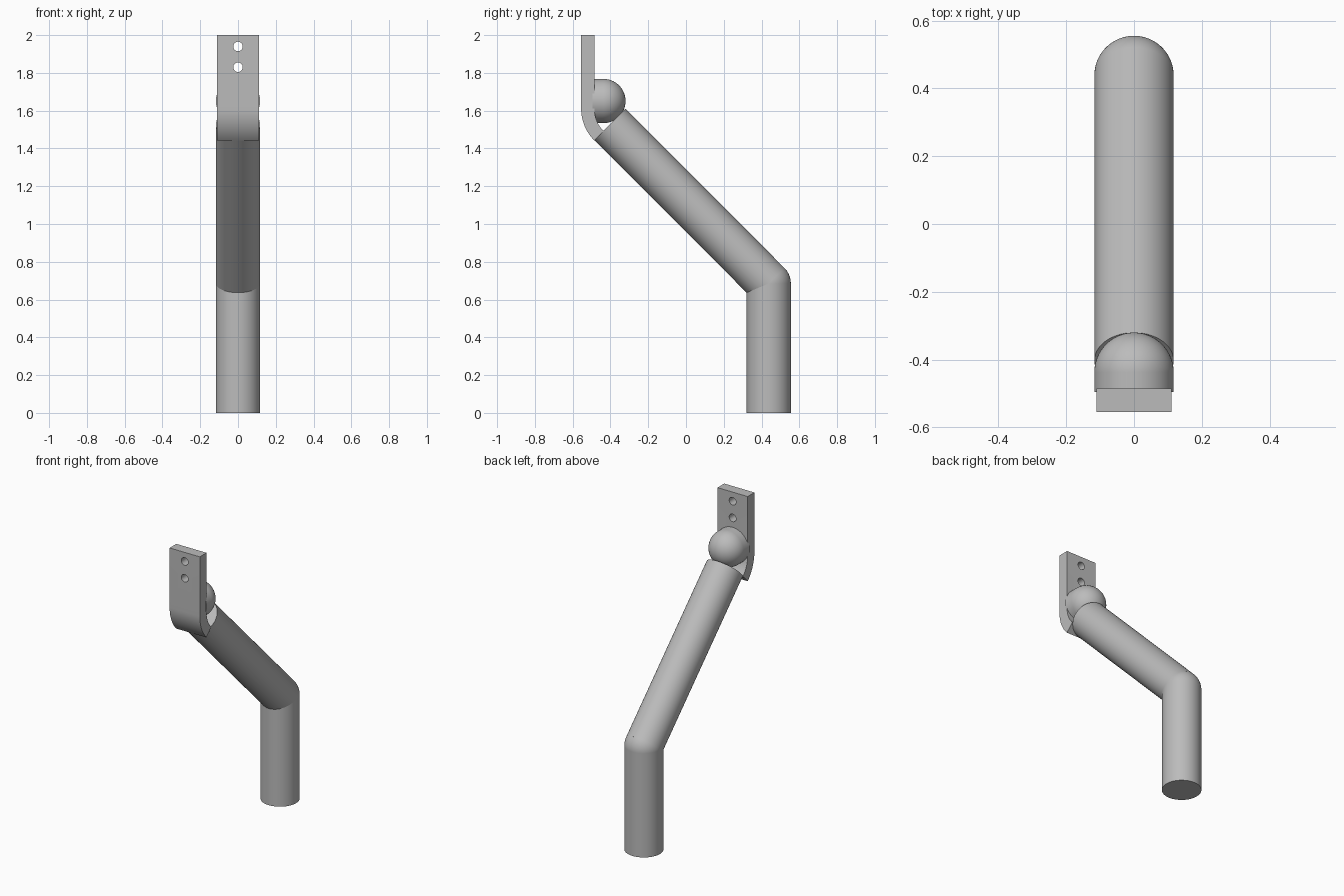
import bpy
import bmesh
from math import radians, sin, cos
from mathutils import Vector

default = bpy.data.objects.get("Cube")
if default:
    bpy.data.objects.remove(default, do_unlink=True)

steel = bpy.data.materials.new("satin grey")
steel.use_nodes = True
GREY = (0.5, 0.5, 0.5, 1)
steel.diffuse_color = GREY
steel.node_tree.nodes["Principled BSDF"].inputs["Base Color"].default_value = GREY

R = 0.117                                  # tube radius
ELBOW = Vector((0, 0.438, 0.685))
BALL = Vector((0, -0.437, 1.651))
BEND = Vector((0, -0.318, 1.61))           # centre of the plate's bend
TUBE_END = Vector((0, -0.403, 1.527))
INNER, OUTER = 0.167, 0.237                # plate bend radii
HALF_WIDTH = 0.11


def finish(obj, name):
    obj.name = name
    obj.data.materials.clear()
    obj.data.materials.append(steel)
    bpy.ops.object.select_all(action="DESELECT")
    obj.select_set(True)
    bpy.context.view_layer.objects.active = obj
    bpy.ops.object.shade_smooth_by_angle(angle=radians(30))
    return obj


def rod(name, start, end, radius=R, sides=64):
    axis = end - start
    bpy.ops.mesh.primitive_cylinder_add(
        vertices=sides, radius=radius, depth=axis.length, location=(start + end) / 2,
        rotation=axis.to_track_quat("Z", "Y").to_euler())
    return finish(bpy.context.object, name)


def ball(name, centre):
    bpy.ops.mesh.primitive_uv_sphere_add(segments=64, ring_count=32, radius=R, location=centre)
    return finish(bpy.context.object, name)


# Bent tube with a rounded elbow
rod("lower_tube", Vector((0, ELBOW.y, 0)), ELBOW)
ball("elbow", ELBOW)
rod("upper_tube", ELBOW, TUBE_END)

# Round-ended boss joining the tube to the plate
ball("boss_end", BALL)
rod("boss", BALL, Vector((0, BEND.y - INNER - 0.01, BALL.z)))


# Mounting plate: side profile with a 45 degree bend, extruded across
def arc(radius, steps=12):
    angles = [radians(45 * i / steps) for i in range(steps + 1)]
    return [(BEND.y - radius * cos(a), BEND.z - radius * sin(a)) for a in angles]


profile = [(BEND.y - OUTER, 2)] + arc(OUTER) + arc(INNER)[::-1] + [(BEND.y - INNER, 2)]
bm = bmesh.new()
face = bm.faces.new([bm.verts.new((-HALF_WIDTH, y, z)) for y, z in profile])
extruded = bmesh.ops.extrude_face_region(bm, geom=[face])["geom"]
bmesh.ops.translate(bm, vec=(2 * HALF_WIDTH, 0, 0),
                    verts=[v for v in extruded if isinstance(v, bmesh.types.BMVert)])
bmesh.ops.recalc_face_normals(bm, faces=bm.faces)
mesh = bpy.data.meshes.new("mounting_plate")
bm.to_mesh(mesh)
bm.free()
plate = bpy.data.objects.new("mounting_plate", mesh)
bpy.context.collection.objects.link(plate)

# Screw holes
for z in (1.94, 1.83):
    cutter = rod("hole_cutter", Vector((0, -0.7, z)), Vector((0, -0.4, z)), 0.025, 32)
    cutter.hide_render = True
    cutter.hide_set(True)
    cut = plate.modifiers.new("screw_hole", "BOOLEAN")
    cut.operation = "DIFFERENCE"
    cut.solver = "EXACT"
    cut.object = cutter
bpy.context.view_layer.objects.active = plate
for name in [m.name for m in plate.modifiers]:
    bpy.ops.object.modifier_apply(modifier=name)
for obj in [o for o in bpy.data.objects if o.name.startswith("hole_cutter")]:
    bpy.data.objects.remove(obj, do_unlink=True)
finish(plate, "mounting_plate")
